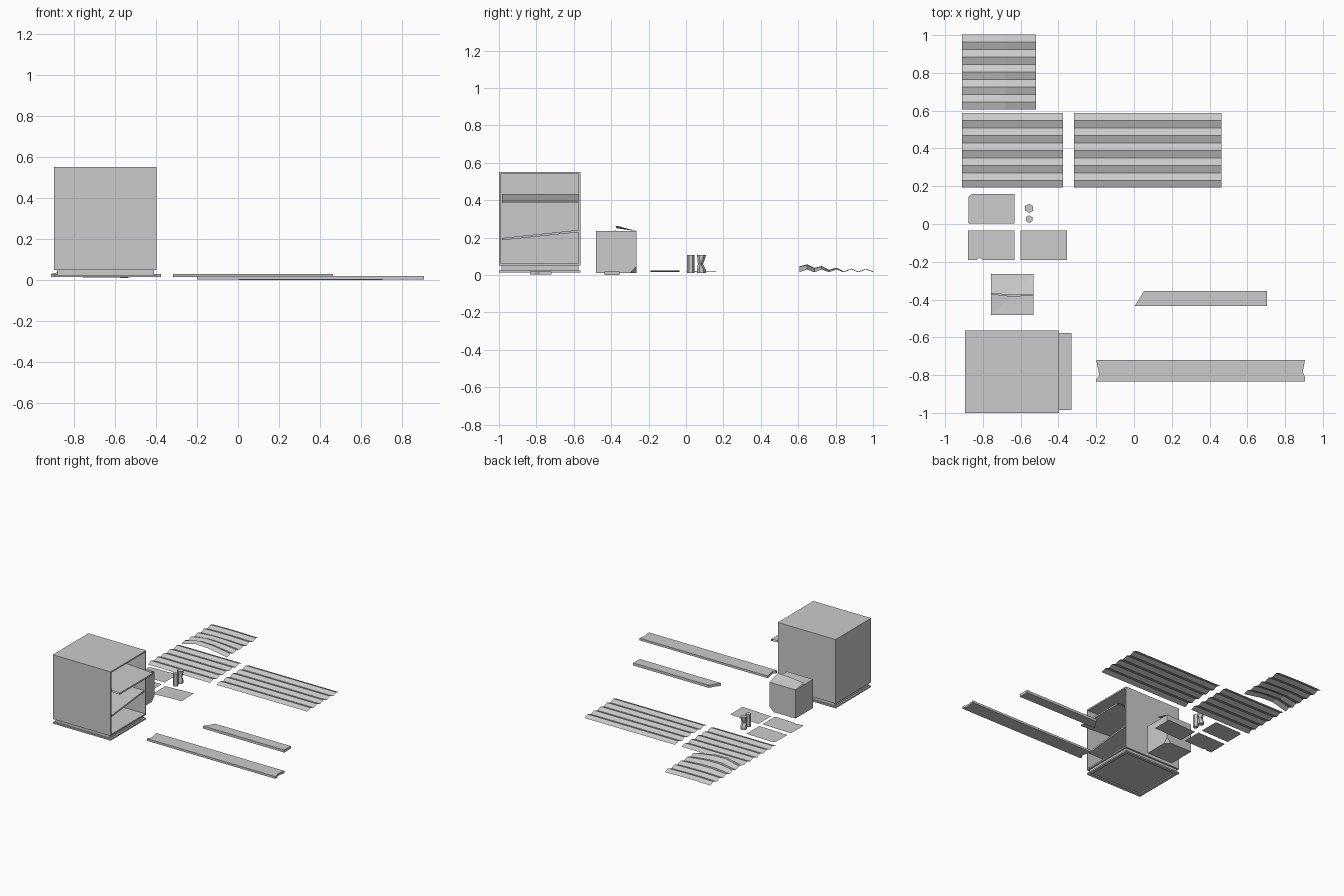
import bpy, bmesh, math
from mathutils import Vector

if "Cube" in bpy.data.objects:
    bpy.data.objects.remove(bpy.data.objects["Cube"])


def finish(name, bm, fix=True):
    if fix:
        bmesh.ops.recalc_face_normals(bm, faces=bm.faces)
    me = bpy.data.meshes.new(name)
    bm.to_mesh(me)
    bm.free()
    ob = bpy.data.objects.new(name, me)
    bpy.context.collection.objects.link(ob)
    return ob


def box(bm, lo, hi):
    r = bmesh.ops.create_cube(bm, size=1)
    for v in r["verts"]:
        v.co = Vector([l + (c + 0.5) * (h - l) for c, l, h in zip(v.co, lo, hi)])


def recess(bm, normal, thickness, depth):
    # Sink an inset panel into every face that points along the normal
    n = Vector(normal)
    bm.normal_update()
    faces = [f for f in bm.faces if f.normal.dot(n) > 0.99]
    bmesh.ops.inset_region(bm, faces=faces, thickness=thickness)
    ext = bmesh.ops.extrude_discrete_faces(bm, faces=faces)
    for f in ext["faces"]:
        bmesh.ops.translate(bm, verts=f.verts, vec=-n * depth)


def slab(name, outline, z0, z1):
    bm = bmesh.new()
    f = bm.faces.new([bm.verts.new((x, y, z0)) for x, y in outline])
    r = bmesh.ops.extrude_face_region(bm, geom=[f], use_keep_orig=True)
    vs = [g for g in r["geom"] if isinstance(g, bmesh.types.BMVert)]
    bmesh.ops.translate(bm, verts=vs, vec=(0, 0, z1 - z0))
    return finish(name, bm)


def sheet(name, xs, ys, height):
    # Single-sided grid with a height function
    bm = bmesh.new()
    g = [[bm.verts.new((x, y, height(i, j))) for j, y in enumerate(ys)]
         for i, x in enumerate(xs)]
    for i in range(len(xs) - 1):
        for j in range(len(ys) - 1):
            bm.faces.new((g[i][j], g[i + 1][j], g[i + 1][j + 1], g[i][j + 1]))
    return finish(name, bm, False)


# Cabinet body, open on the +x side
bm = bmesh.new()
box(bm, (-0.895, -1.0, 0.05), (-0.397, -0.563, 0.55))
recess(bm, (1, 0, 0), 0.015, 0.48)
finish("cabinet_body", bm)

# Plinth neck and flange with a hollow underside
bm = bmesh.new()
box(bm, (-0.882, -0.987, 0.025), (-0.41, -0.576, 0.05))
finish("cabinet_neck", bm)
bm = bmesh.new()
box(bm, (-0.895, -1.0, 0.014), (-0.397, -0.563, 0.025))
recess(bm, (0, 0, -1), 0.035, 0.009)
finish("cabinet_base", bm)


# Shelves: top, front edge and underside only
def shelf(name, x0, x1, z_at, t=0.012):
    bm = bmesh.new()
    rows = []
    for y in (-0.985, -0.576):
        rows.append([bm.verts.new((x, y, z_at(x, y) - d))
                     for x, d in ((x0, 0), (x1, 0), (x1, t), (x0, t))])
    for k in range(3):
        bm.faces.new((rows[0][k], rows[0][k + 1], rows[1][k + 1], rows[1][k]))
    finish(name, bm, False)


shelf("upper_shelf", -0.875, -0.33, lambda x, y: 0.43 - 0.034 * (x + 0.875) / 0.545)
shelf("lower_shelf", -0.877, -0.405, lambda x, y: 0.198 + 0.043 * (y + 0.985) / 0.41)

# Loose planks with broken ends
slab("long_plank", [(-0.2, -0.835), (0.905, -0.835), (0.905, -0.81), (0.893, -0.785),
                    (0.905, -0.72), (-0.2, -0.72), (-0.183, -0.805), (-0.2, -0.82)], 0.003, 0.02)
slab("short_plank", [(0.003, -0.435), (0.703, -0.435), (0.703, -0.355),
                     (0.053, -0.355), (0.035, -0.385)], 0.0, 0.02)


# Corrugated sheets
def ridges(y0):
    return [y0 + 0.0395 * j for j in range(11)]


def zig(i, j):
    return 0.03 if j % 2 else 0.015


sheet("corrugated_sheet_medium", (-0.91, -0.375), ridges(0.192), zig)
sheet("corrugated_sheet_long", (-0.317, 0.463), ridges(0.192), zig)
sheet("corrugated_sheet_bent", (-0.91, -0.79, -0.68, -0.52), ridges(0.607),
      lambda i, j: zig(i, j) + (0, 0.032, 0.028, 0)[i] * max(0.12, 1 - j / 7))


# Thin card scraps
def scrap(name, outline, wave):
    bm = bmesh.new()
    f = bm.faces.new([bm.verts.new((x, y, 0.02)) for x, y in outline])
    xm = (min(p[0] for p in outline) + max(p[0] for p in outline)) / 2
    for dx in (-0.06, 0, 0.06):
        bmesh.ops.bisect_plane(bm, geom=bm.verts[:] + bm.edges[:] + bm.faces[:],
                               plane_co=(xm + dx, 0, 0), plane_no=(1, 0, 0))
    for v in bm.verts:
        v.co.z += wave * math.sin((v.co.x - xm) * 13)
    finish(name, bm, False)


scrap("card_cut_corner", [(-0.875, 0.002), (-0.633, 0.002), (-0.633, 0.16),
                          (-0.855, 0.16), (-0.875, 0.145)], 0.002)
scrap("card_notched", [(-0.88, -0.19), (-0.832, -0.19), (-0.818, -0.175), (-0.805, -0.19),
                       (-0.633, -0.19), (-0.633, -0.035), (-0.88, -0.035)], 0.002)
scrap("card_plain", [(-0.6, -0.19), (-0.355, -0.19), (-0.355, -0.035), (-0.6, -0.035)], 0.004)


# Tins: one straight, one crushed at the waist
def tin(name, x, y, r, levels):
    bm = bmesh.new()
    rings = []
    for z, dent in levels:
        ring = []
        for k in range(6):
            a = math.radians(30 + 60 * k)
            dy = r * math.sin(a)
            ring.append(bm.verts.new((x + r * math.cos(a), y + (dy - dent if dy > 0 else dy + dent * 0.3), z)))
        rings.append(ring)
    for a, b in zip(rings, rings[1:]):
        for k in range(6):
            m = (k + 1) % 6
            bm.faces.new((a[k], a[m], b[m], b[k]))
    bm.faces.new(rings[0])
    bm.faces.new(rings[-1])
    finish(name, bm)


tin("tin", -0.555, 0.026, 0.02, [(0.01, 0), (0.108, 0)])
tin("crushed_tin", -0.555, 0.083, 0.024, [(0.01, 0), (0.03, 0.001), (0.06, 0.016),
                                         (0.085, 0.006), (0.108, 0)])

# Carton with an open top and a dented lower corner
bm = bmesh.new()
box(bm, (-0.758, -0.482, 0.012), (-0.533, -0.265, 0.235))
corner = [v for v in bm.verts if v.co.x > -0.6 and v.co.y > -0.3 and v.co.z < 0.1]
bmesh.ops.bevel(bm, geom=corner, offset=0.035, segments=1, affect='VERTICES')
bm.normal_update()
bmesh.ops.delete(bm, geom=[f for f in bm.faces if f.normal.z > 0.9], context='FACES_ONLY')
finish("carton", bm)


# Carton flaps
def flap(name, pts):
    bm = bmesh.new()
    a, b, c, d, e = [bm.verts.new(p) for p in pts]
    bm.faces.new((a, b, c, d))
    bm.faces.new((a, d, e))
    finish(name, bm)


flap("front_flap", [(-0.758, -0.482, 0.235), (-0.533, -0.482, 0.235), (-0.533, -0.375, 0.237),
                    (-0.645, -0.383, 0.228), (-0.758, -0.37, 0.235)])
flap("rear_flap", [(-0.533, -0.265, 0.235), (-0.758, -0.265, 0.235), (-0.758, -0.368, 0.25),
                   (-0.645, -0.376, 0.258), (-0.533, -0.372, 0.264)])
